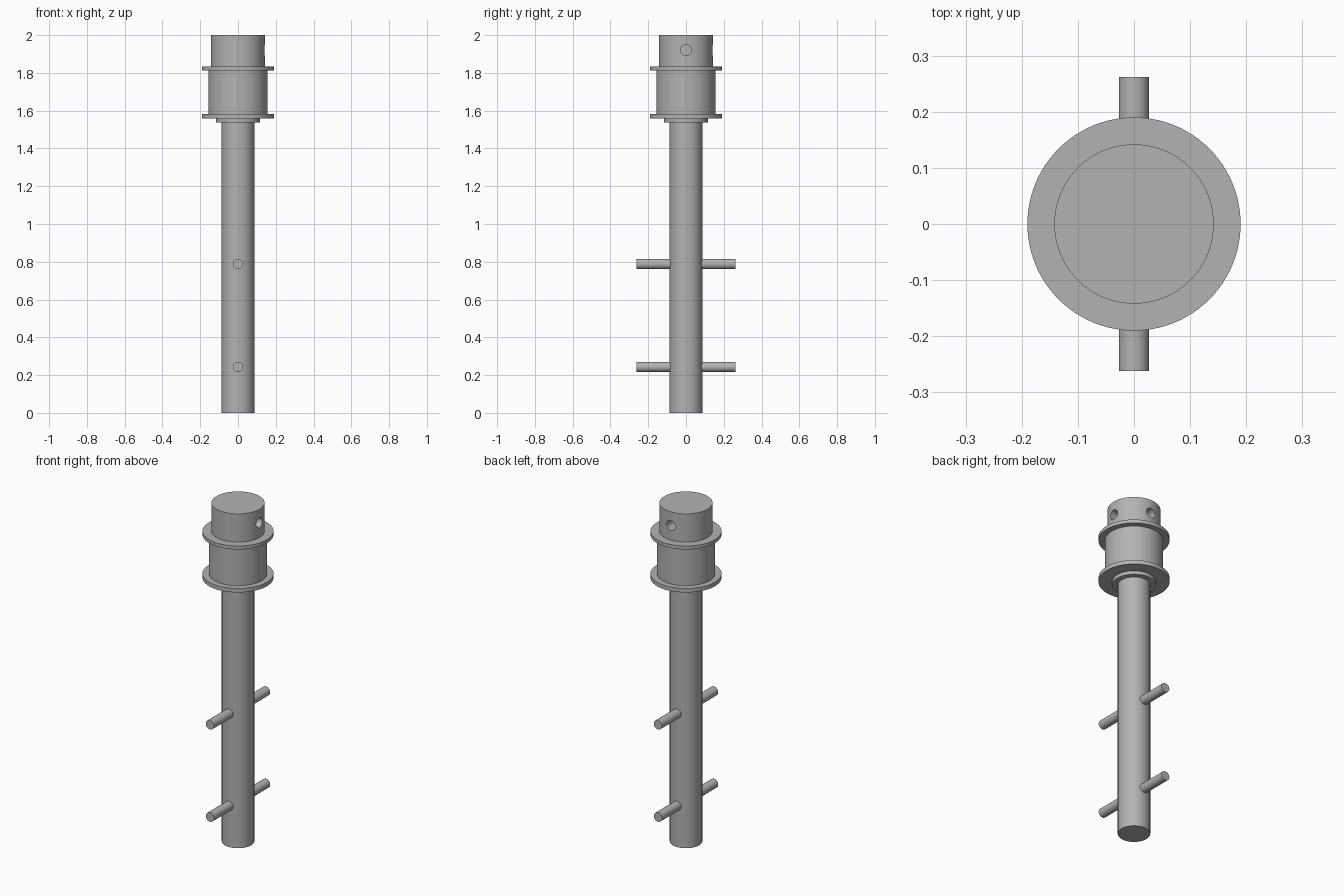
import bpy
import math

if "Cube" in bpy.data.objects:
    bpy.data.objects.remove(bpy.data.objects["Cube"], do_unlink=True)

# Single plain grey finish
GREY = (0.45, 0.45, 0.45, 1.0)
metal = bpy.data.materials.new("grey_metal")
metal.use_nodes = True
metal.diffuse_color = GREY
metal.node_tree.nodes["Principled BSDF"].inputs["Base Color"].default_value = GREY


def cylinder(name, radius, length, centre, rotation=(0, 0, 0), sides=96):
    bpy.ops.mesh.primitive_cylinder_add(vertices=sides, radius=radius, depth=length,
                                        location=centre, rotation=rotation)
    obj = bpy.context.object
    obj.name = obj.data.name = name
    obj.data.materials.append(metal)
    bpy.ops.object.shade_smooth_by_angle(angle=math.radians(30))
    return obj


def upright(name, radius, bottom, top):
    return cylinder(name, radius, top - bottom, (0, 0, (bottom + top) / 2))


# Post and stacked head, bottom to top
upright("post", 0.087, 0, 1.537)
upright("collar", 0.117, 1.537, 1.558)
upright("lower_flange", 0.19, 1.558, 1.582)
upright("drum", 0.156, 1.582, 1.812)
upright("upper_flange", 0.19, 1.812, 1.833)
cap = upright("cap", 0.142, 1.833, 2.0)

# Cross pins through the post, front to back
for name, z in (("lower_pin", 0.243), ("upper_pin", 0.788)):
    cylinder(name, 0.027, 0.524, (0, 0, z), (math.pi / 2, 0, 0), 48)

# Blind holes in the cap, on the left and back sides
HOLE_DEPTH = 0.08
for angle in (0, math.pi / 2):
    reach = 0.142 - HOLE_DEPTH + 0.1
    centre = (reach * math.cos(angle), reach * math.sin(angle), 1.92)
    cutter = cylinder("hole_cutter", 0.029, 0.2, centre, (0, math.pi / 2, angle), 48)
    cutter.hide_render = True
    hole = cap.modifiers.new("hole", "BOOLEAN")
    hole.operation = "DIFFERENCE"
    hole.solver = "EXACT"
    hole.object = cutter
    bpy.context.view_layer.objects.active = cap
    bpy.ops.object.modifier_apply(modifier=hole.name)
    bpy.data.objects.remove(cutter, do_unlink=True)

# Refresh sharp edges around the hole rims
bpy.ops.object.select_all(action="DESELECT")
cap.select_set(True)
bpy.context.view_layer.objects.active = cap
bpy.ops.object.shade_smooth_by_angle(angle=math.radians(30))
